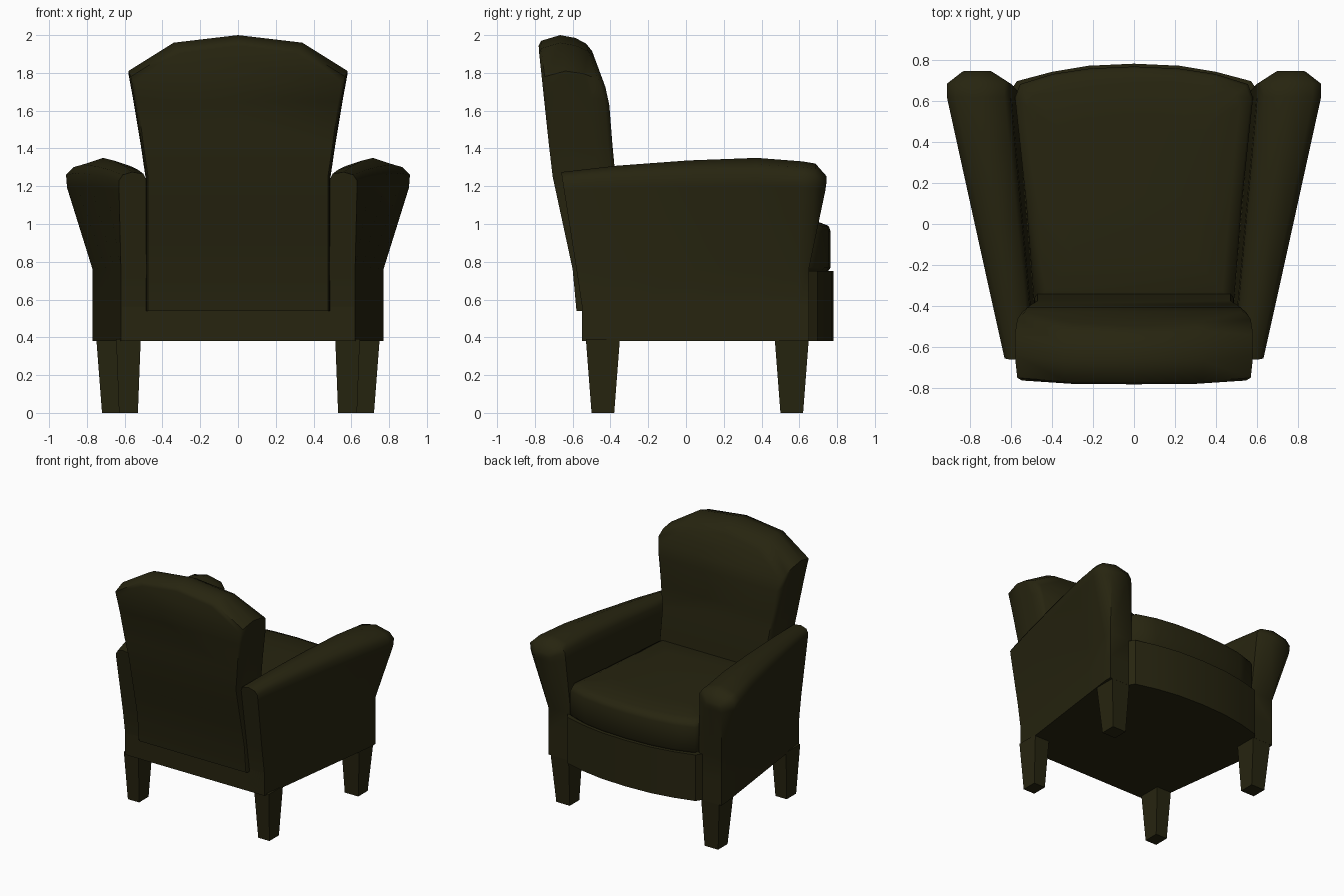
import bpy, bmesh, math

if "Cube" in bpy.data.objects:
    bpy.data.objects.remove(bpy.data.objects["Cube"])

olive = bpy.data.materials.new("dark olive")
olive.diffuse_color = (0.020, 0.018, 0.005, 1)
olive.use_nodes = True
olive.node_tree.nodes["Principled BSDF"].inputs["Base Color"].default_value = olive.diffuse_color


def interp(table, v):
    """Piecewise linear lookup."""
    if v <= table[0][0]:
        return table[0][1]
    for (a, p), (b, q) in zip(table, table[1:]):
        if v <= b:
            return p + (q - p) * (v - a) / (b - a)
    return table[-1][1]


def loft(name, rings, angle=40):
    """Skin equal-length rings and close both ends with strips."""
    bm = bmesh.new()
    vs = [[bm.verts.new(p) for p in r] for r in rings]
    n = len(rings[0])
    for a, b in zip(vs, vs[1:]):
        for i in range(n):
            j = (i + 1) % n
            bm.faces.new((a[i], a[j], b[j], b[i]))
    for r in (vs[0], vs[-1]):
        for i in range((n - 1) // 2):
            bm.faces.new(list(dict.fromkeys((r[i], r[i + 1], r[n - 2 - i], r[n - 1 - i]))))
    bmesh.ops.recalc_face_normals(bm, faces=bm.faces)
    me = bpy.data.meshes.new(name)
    bm.to_mesh(me)
    bm.free()
    me.materials.append(olive)
    me.shade_smooth()
    me.set_sharp_from_angle(angle=math.radians(angle))
    ob = bpy.data.objects.new(name, me)
    bpy.context.collection.objects.link(ob)
    return ob


def mirrored(half):
    """Complete a right-hand outline; centre points (x = 0) are not doubled."""
    return half + [(-x, y) for x, y in reversed(half) if x > 0]


# base frame with bowed front rail
base = mirrored([(.615, -.55), (.763, .60), (.755, .645), (.60, .65),
                 (.57, .695), (.40, .74), (.22, .77), (0, .78)])
loft("base", [[(x, y, z) for x, y in base] for z in (.38, .75)])

# seat cushion with soft edges and a slight crown
cush = mirrored([(.49, -.40), (.53, .10), (.585, .62), (.56, .685),
                 (.40, .735), (.22, .762), (0, .772)])
layers = [(.75, .965), (.77, .99), (.96, .99), (.99, .97), (1.01, .88), (1.025, .6)]
loft("seat_cushion", [[(x * s, .2 + (y - .2) * s, z) for x, y in cush] for z, s in layers], 50)

# arms: (x back, x front, z back, z front) round the section
section = [(.62, .77, .38, .38), (.62, .77, .56, .56), (.62, .77, .76, .76),
           (.63, .905, 1.18, 1.20), (.63, .91, 1.23, 1.27), (.61, .87, 1.26, 1.315),
           (.56, .75, 1.275, 1.35), (.50, .63, 1.265, 1.315), (.485, .60, 1.23, 1.27),
           (.48, .595, 1.18, 1.20), (.47, .57, .76, .76), (.47, .57, .56, .56),
           (.47, .57, .38, .38)]
arm_back = [(.56, -.55), (.76, -.58), (1.27, -.66)]
arm_front = [(.76, .65), (1.0, .67), (1.3, .685)]
rise = [(0, 0), (.22, .45), (.5, .82), (.77, 1), (.95, .75), (1, .6)]
for side, sx in (("left", -1), ("right", 1)):
    rings = []
    for t in (0, .22, .5, .77, .95, 1):
        ring = []
        for xb, xf, zb, zf in section:
            z = zb + (zf - zb) * interp(rise, t)
            yb, yf = interp(arm_back, z), interp(arm_front, z)
            x = xb + (xf - xb) * min(1, t / .95)
            ring.append((sx * x, yb + (yf - yb) * t, z))
        rings.append(ring)
    # domed front panel
    nose = []
    for x, y, z in rings[-1]:
        k = min(1, max(0, (z - .76) / .45))
        mid = .67 + .10 * k
        x2 = sx * (mid + (abs(x) - mid) * (1 - .55 * k))
        z2 = z if z < 1.15 else 1.15 + (z - 1.15) * .6
        nose.append((x2, y + .06 * k, z2))
    loft(side + "_arm", rings + [nose], 50)

# backrest: arched outline swept from rear to front
outline = mirrored([(.49, .54), (.49, .76), (.49, 1.0), (.49, 1.25), (.515, 1.42),
                    (.557, 1.68), (.58, 1.81), (.34, 1.96), (0, 2.0)])
rear = [(.54, -.58), (.76, -.60), (1.27, -.71), (1.93, -.78)]
front = [(1.0, -.34), (1.3, -.38), (1.68, -.41), (1.95, -.51)]
rings = []
# (depth from rear to front, side inset, top drop)
for d, inset, drop in ((0, .035, .055), (.05, .012, .03), (.42, 0, 0),
                       (.72, 0, .015), (.93, .012, .045), (1, .05, .085)):
    ring = []
    for x, z in outline:
        k = min(1, max(0, (z - 1.5) / .3))
        z2 = z - drop * k
        yr, yf = interp(rear, z2), interp(front, z2)
        flare = inset * (.4 + .6 * k)
        ring.append((math.copysign(max(0, abs(x) - flare), x), yr + (yf - yr) * d, z2))
    rings.append(ring)
loft("backrest", rings, 50)

# tapered legs: (x0, x1, y0, y1) at the top and at the floor
legs = {"back": ((.515, .645, -.53, -.35), (.53, .63, -.50, -.38)),
        "front": ((.59, .75, .47, .65), (.60, .72, .50, .62))}
for place, (top, foot) in legs.items():
    for side, sx in (("left", -1), ("right", 1)):
        loft(f"{place}_{side}_leg",
             [[(sx * x, y, z) for x, y in ((a, c), (b, c), (b, d), (a, d))]
              for (a, b, c, d), z in ((top, .39), (foot, 0))], 30)
